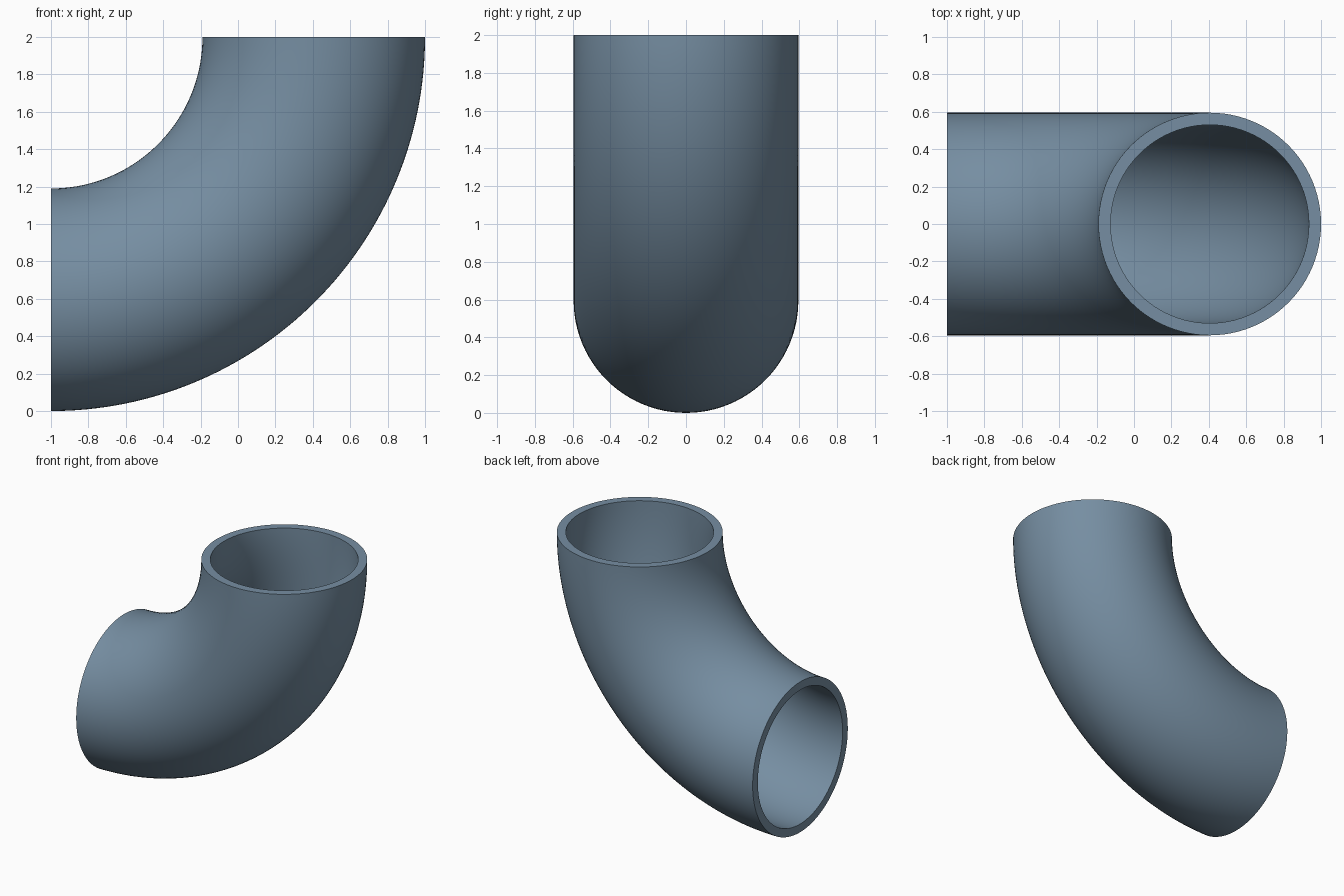
import bpy, bmesh
from math import sin, cos, pi, radians

if "Cube" in bpy.data.objects:
    bpy.data.objects.remove(bpy.data.objects["Cube"])

BEND = 1.405             # centreline radius of the elbow
OUTER, INNER = 0.595, 0.53
SIDES, STEPS = 96, 64

bm = bmesh.new()


def ring(radius, angle):
    """Circle of vertices swept about the bend centre at (-1, 0, 2)."""
    verts = []
    for k in range(SIDES):
        t = 2 * pi * k / SIDES
        d = BEND + radius * cos(t)
        verts.append(bm.verts.new((-1 + d * cos(angle), radius * sin(t), 2 - d * sin(angle))))
    return verts


def bridge(a, b, smooth):
    for k in range(SIDES):
        n = (k + 1) % SIDES
        bm.faces.new((a[k], a[n], b[n], b[k])).smooth = smooth


# Outer and inner walls of the quarter bend
angles = [pi / 2 * i / STEPS for i in range(STEPS + 1)]
outer = [ring(OUTER, a) for a in angles]
inner = [ring(INNER, a) for a in angles]
for wall in (outer, inner):
    for a, b in zip(wall, wall[1:]):
        bridge(a, b, True)

# Flat rims at both openings
for i in (0, -1):
    bridge(outer[i], inner[i], False)

bmesh.ops.recalc_face_normals(bm, faces=bm.faces)
mesh = bpy.data.meshes.new("pipe_elbow")
bm.to_mesh(mesh)
bm.free()

# Slate blue finish
slate = bpy.data.materials.new("slate_blue")
slate.diffuse_color = (0.18, 0.27, 0.36, 1)
slate.use_nodes = True
slate.node_tree.nodes["Principled BSDF"].inputs["Base Color"].default_value = slate.diffuse_color
mesh.materials.append(slate)

elbow = bpy.data.objects.new("pipe_elbow", mesh)
bpy.context.collection.objects.link(elbow)
bpy.context.view_layer.objects.active = elbow
elbow.select_set(True)
bpy.ops.object.shade_smooth_by_angle(angle=radians(30))
